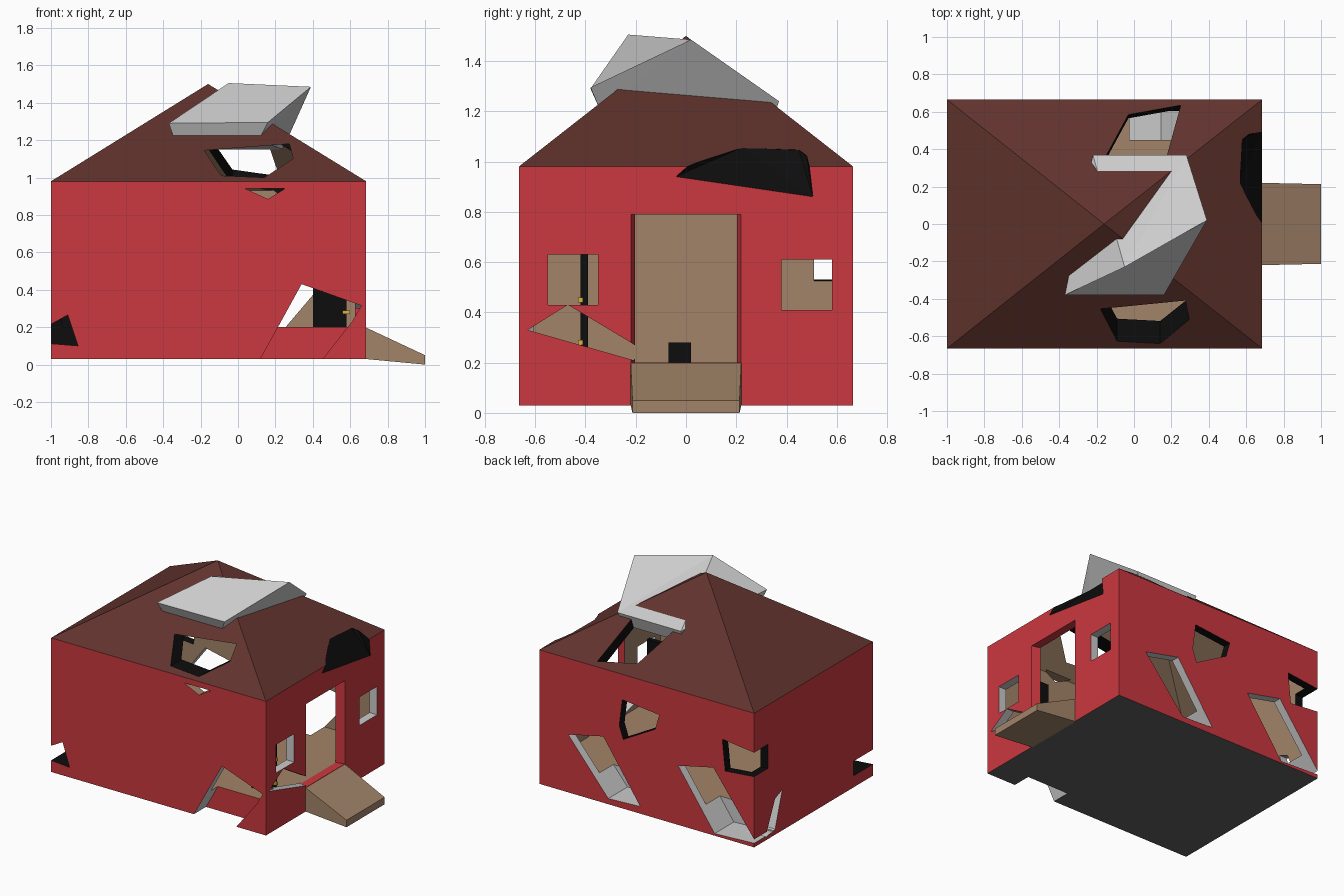
import bpy, bmesh

if "Cube" in bpy.data.objects:
    bpy.data.objects.remove(bpy.data.objects["Cube"])

# Shared palette: every part uses the same slots, so cut faces keep their colour
COLOURS = [("red", (0.60, 0.04, 0.05)), ("maroon", (0.12, 0.033, 0.026)),
           ("tan", (0.36, 0.23, 0.14)), ("grey", (0.55, 0.55, 0.55)),
           ("black", (0.004, 0.004, 0.004)), ("gold", (0.7, 0.45, 0.05)),
           ("dark_grey", (0.12, 0.12, 0.12))]
MATS = []
for n, c in COLOURS:
    m = bpy.data.materials.new(n)
    m.diffuse_color = (*c, 1)
    m.use_nodes = True
    m.node_tree.nodes["Principled BSDF"].inputs["Base Color"].default_value = m.diffuse_color
    MATS.append(m)
RED, MAROON, TAN, GREY, BLACK, GOLD, DARK = range(7)


def finish(name, bm):
    bmesh.ops.recalc_face_normals(bm, faces=bm.faces[:])
    me = bpy.data.meshes.new(name)
    bm.to_mesh(me)
    bm.free()
    for m in MATS:
        me.materials.append(m)
    ob = bpy.data.objects.new(name, me)
    bpy.context.collection.objects.link(ob)
    return ob


def solid(name, pts, faces, mat):
    bm = bmesh.new()
    vs = [bm.verts.new(p) for p in pts]
    for f in faces:
        bm.faces.new([vs[i] for i in f]).material_index = mat
    return finish(name, bm)


def hull(name, pts, mat):
    bm = bmesh.new()
    for p in pts:
        bm.verts.new(p)
    r = bmesh.ops.convex_hull(bm, input=bm.verts[:])
    junk = [v for v in set(r["geom_interior"]) if isinstance(v, bmesh.types.BMVert)]
    bmesh.ops.delete(bm, geom=junk, context='VERTS')
    for f in bm.faces:
        f.material_index = mat
    return finish(name, bm)


def sweep(axis, outline, a, b):
    # points of a 2D outline repeated at two depths along an axis
    put = {'x': lambda p, d: (d, p[0], p[1]), 'y': lambda p, d: (p[0], d, p[1]),
           'z': lambda p, d: (p[0], p[1], d)}[axis]
    return [put(p, d) for d in (a, b) for p in outline]


def box(name, x, y, z, mat):
    return hull(name, [(i, j, k) for i in x for j in y for k in z], mat)


def hipped_block(name, x, h, z0, z1, top, mat):
    pts = [(i, j, k) for k in (z0, z1) for i, j in
           ((x[0], -h), (x[1], -h), (x[1], h), (x[0], h))] + [(-0.16, 0, top)]
    faces = [(3, 2, 1, 0)]
    for i in range(4):
        j = (i + 1) % 4
        faces += [(i, j, j + 4, i + 4), (i + 4, j + 4, 8)]
    return solid(name, pts, faces, mat)


def cut(target, cutter):
    mod = target.modifiers.new("cut", 'BOOLEAN')
    mod.operation = 'DIFFERENCE'
    mod.solver = 'EXACT'
    mod.object = cutter
    bpy.context.view_layer.objects.active = target
    bpy.ops.object.modifier_apply(modifier=mod.name)
    bpy.data.objects.remove(cutter)


# House shell with hipped roof
house = hipped_block("house_shell", (-1, 0.685), 0.665, 0.03, 0.98, 1.5, RED)
for p in house.data.polygons:
    if p.center.z > 1.0:
        p.material_index = MAROON
    elif p.center.z < 0.05:
        p.material_index = DARK
cut(house, hipped_block("room", (-0.94, 0.625), 0.605, 0.2, 0.93, 1.42, TAN))

# Doorway (narrowing inward) and two windows
cut(house, hull("doorway", [(x, s * w, z) for x, w in ((0.69, 0.22), (0.6, 0.195))
                            for s in (-1, 1) for z in (0.2, 0.79)], RED))
for y, z in ((-0.55, 0.43), (0.38, 0.41)):
    cut(house, box("window", (0.5, 0.8), (y, y + 0.2), (z, z + 0.2), GREY))

# Broken holes: axis, outline, start, end, colour
HOLES = [
    ('x', [(-.63, .33), (-.47, .43), (-.22, .28), (-.16, .24), (-.21, .21)], 0.5, 0.8, GREY),
    ('y', [(.04, .94), (.25, .94), (.16, .885)], -0.8, -0.55, TAN),
    ('y', [(-1.1, .14), (-1.1, .16), (-.91, .265), (-.855, .1), (-1.1, .12)], -0.8, -0.45, BLACK),
    ('y', [(-.18, 1.145), (.275, 1.18), (.295, 1.10), (.14, 1.0), (-.09, 1.01)], -0.75, -0.29, BLACK),
    ('y', [(.458, .44), (.183, .5), (-.107, .08), (.144, .07)], 0.45, 0.8, GREY),
    ('y', [(-.404, .45), (-.68, .51), (-1.02, .06), (-.69, .045)], 0.45, 0.8, GREY),
    ('y', [(.034, .8), (-.255, .77), (-.224, .66), (.027, .52), (.058, .61)], 0.5, 0.8, BLACK),
    ('y', [(-.75, .73), (-1.1, .69), (-1.1, .54), (-.773, .51)], 0.51, 0.8, BLACK),
    ('x', [(.35, .32), (.43, .285), (.54, .05), (.43, .07)], -1.1, -0.85, GREY),
]
for axis, outline, a, b, mat in HOLES:
    cut(house, hull("hole", sweep(axis, outline, a, b), mat))

# Front corner break, reaching down through the floor slab
gap = hull("front_break", sweep('y', [(.08, -.05), (.12, .03), (.34, .43), (.66, .315),
                                      (.61, .23), (.39, -.05)], -0.8, -0.53), GREY)
for p in gap.data.polygons:
    if p.center.y > -0.54:
        p.material_index = RED
cut(house, gap)

# Rear roof hole, leaning inward
top = [(-.18, .3), (-.03, .63), (.25, .69), (.16, .3)]
cut(house, hull("rear_roof_hole", [(x, y + 0.03, 1.35) for x, y in top] +
                [(x, y - 0.08, 0.9) for x, y in top], BLACK))

# Shallow gouge in the right eave
gouge = [(.685, -.04, .94), (.655, .05, 1.0), (.565, .22, 1.055), (.575, .45, 1.045),
         (.61, .48, 1.02), (.685, .505, .86), (.685, .25, .9)]
cut(house, hull("eave_gouge", gouge + [(x + .3, y, z + .2) for x, y, z in gouge], BLACK))

# Jagged slab resting in the roof
solid("roof_slab",
      [(-.37, -.38, 1.29), (-.05, -.23, 1.505), (.39, .02, 1.485), (.16, -.38, 1.295),
       (.28, .37, 1.24), (-.22, .37, 1.24), (-.34, -.34, 1.2), (.11, -.34, 1.2),
       (.24, .34, 1.15), (-.2, .34, 1.15)],
      [(0, 3, 2, 1), (1, 2, 4), (1, 4, 5), (0, 1, 5), (0, 6, 7, 3), (3, 7, 2),
       (7, 8, 4, 2), (4, 8, 9, 5), (0, 5, 9, 6), (6, 9, 8, 7)], GREY)

# Entrance ramp
hull("ramp", [(x, s * w, z) for x, w, zs in ((0.68, 0.22, (0.03, 0.2)), (1.0, 0.213, (0, 0.05)))
              for s in (-1, 1) for z in zs], TAN)

# Furnishings glimpsed inside
box("black_panel", (0.4, 0.58), (-0.42, -0.39), (0.2, 0.68), BLACK)
for z in (0.28, 0.45):
    box("panel_knob", (0.56, 0.6), (-0.43, -0.41), (z - 0.01, z + 0.01), GOLD)
box("black_chest", (-0.94, -0.84), (-0.07, 0.02), (0.2, 0.28), BLACK)
